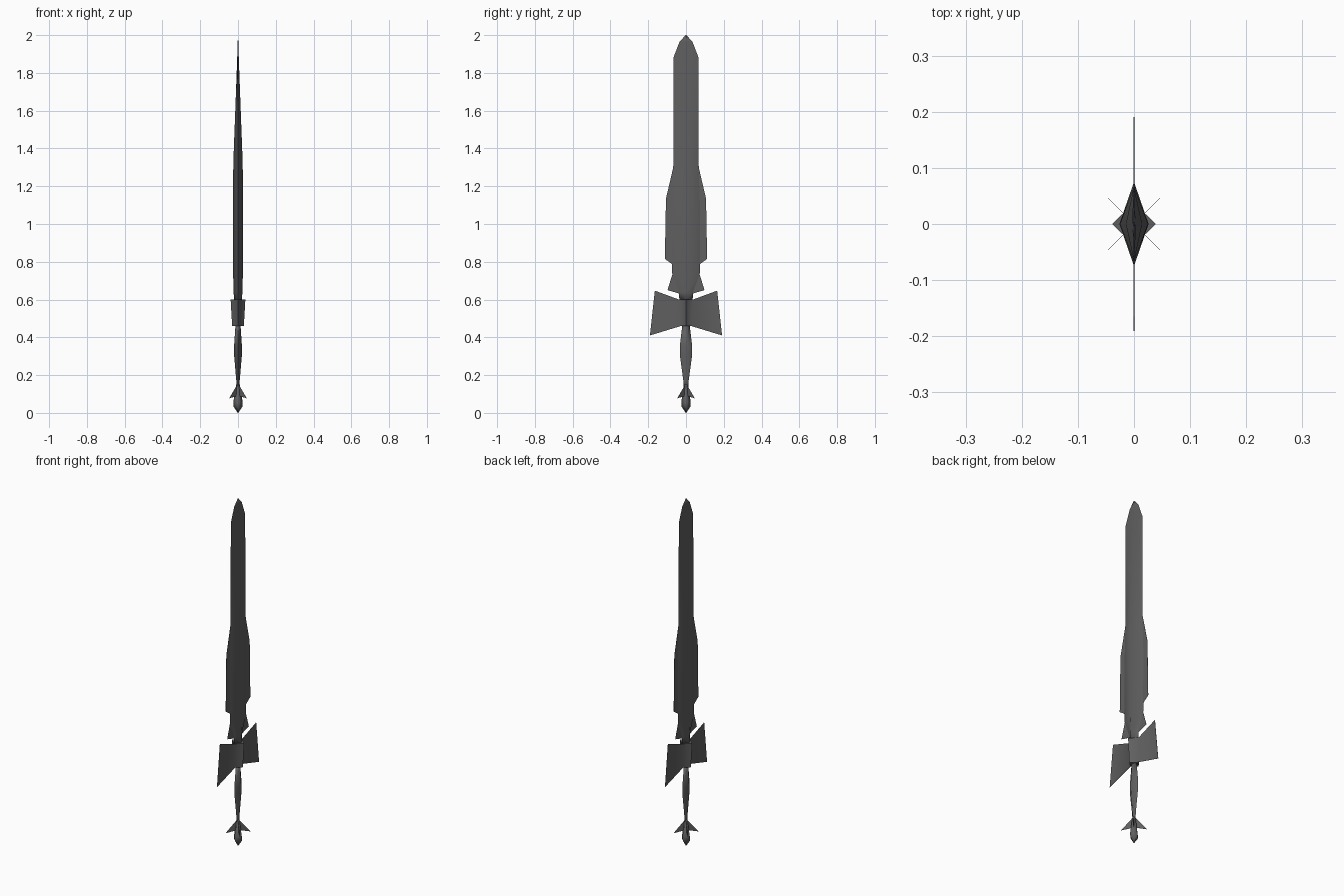
import bpy, bmesh, math

if "Cube" in bpy.data.objects:
    bpy.data.objects.remove(bpy.data.objects["Cube"])

metal = bpy.data.materials.new("dark steel")
metal.diffuse_color = (0.115, 0.115, 0.115, 1)
metal.use_nodes = True
metal.node_tree.nodes["Principled BSDF"].inputs["Base Color"].default_value = metal.diffuse_color


def make_object(name, verts, faces, smooth=None):
    mesh = bpy.data.meshes.new(name)
    mesh.from_pydata(verts, [], faces)
    bm = bmesh.new()
    bm.from_mesh(mesh)
    bmesh.ops.remove_doubles(bm, verts=bm.verts, dist=1e-5)
    bmesh.ops.recalc_face_normals(bm, faces=bm.faces)
    bm.to_mesh(mesh)
    bm.free()
    mesh.materials.append(metal)
    obj = bpy.data.objects.new(name, mesh)
    bpy.context.collection.objects.link(obj)
    if smooth:
        bpy.ops.object.select_all(action='DESELECT')
        obj.select_set(True)
        bpy.context.view_layer.objects.active = obj
        bpy.ops.object.shade_smooth_by_angle(angle=math.radians(smooth))
    return obj


def diamond_loft(name, rings, smooth=100):
    """Four-sided body from (z, half x, half y) rings."""
    verts, faces = [], []
    for z, a, b in rings:
        verts += [(a, 0, z), (0, b, z), (-a, 0, z), (0, -b, z)]
    for i in range(len(rings) - 1):
        for k in range(4):
            n = (k + 1) % 4
            faces.append((i*4 + k, i*4 + n, i*4 + 4 + n, i*4 + 4 + k))
    faces += [(3, 2, 1, 0), tuple(len(verts) - 4 + k for k in range(4))]
    return make_object(name, verts, faces, smooth)


def plate(name, outline, angle):
    """Very thin upright fin; outline is (radius, z), turned about z."""
    c, s, t = math.cos(angle), math.sin(angle), 0.0004
    n = len(outline)
    verts = [(r*c - d*s, r*s + d*c, z) for d in (t, -t) for r, z in outline]
    faces = [tuple(range(n)), tuple(range(2*n - 1, n - 1, -1))]
    faces += [(i, (i + 1) % n, n + (i + 1) % n, n + i) for i in range(n)]
    return make_object(name, verts, faces)


# Blade: diamond section, thinning toward the tip
diamond_loft("blade", [
    (0.59, 0.021, 0.035), (0.64, 0.023, 0.037), (0.74, 0.026, 0.074),
    (1.10, 0.026, 0.075), (1.32, 0.025, 0.067), (1.60, 0.0145, 0.067),
    (1.885, 0.004, 0.065), (1.965, 0.0015, 0.034), (2.0, 0.0003, 0.002)])

# Grip and pommel
diamond_loft("grip", [
    (0.13, 0.009, 0.013), (0.17, 0.009, 0.014), (0.31, 0.021, 0.033),
    (0.35, 0.021, 0.033), (0.47, 0.013, 0.019)])
diamond_loft("pommel", [
    (0.0, 0.001, 0.001), (0.035, 0.025, 0.025), (0.055, 0.025, 0.025),
    (0.15, 0.010, 0.012)])

# Guard: raised centre running out into thin flared wings
columns = [  # y top, z top, y bottom, z bottom, x top, x bottom
    (0.0, 0.60, 0.0, 0.46, 0.039, 0.031),
    (0.037, 0.60, 0.027, 0.46, 0.0005, 0.0005),
    (0.165, 0.647, 0.191, 0.41, 0.0005, 0.0005)]
strip = [(-yt, zt, -yb, zb, xt, xb) for yt, zt, yb, zb, xt, xb in columns[:0:-1]]
strip += columns
verts, faces = [], []
for side in (1, -1):
    for yt, zt, yb, zb, xt, xb in strip:
        verts += [(side*xt, yt, zt), (side*xb, yb, zb)]
for i in range(4):
    a, b = i*2, 10 + i*2
    faces += [(a, a+1, a+3, a+2), (b, b+2, b+3, b+1),
              (a, a+2, b+2, b), (a+1, b+1, b+3, a+3)]
faces += [(0, 10, 11, 1), (8, 9, 19, 18)]
make_object("guard", verts, faces, 60)

# Edge fins on both sides of the blade
long_fin = [(0.065, 1.31), (0.106, 1.135), (0.112, 0.815), (0.07, 0.785)]
short_fin = [(0.07, 0.74), (0.098, 0.65), (0.03, 0.63)]
for label, angle in (("back", math.pi/2), ("front", -math.pi/2)):
    plate(label + "_long_fin", long_fin, angle)
    plate(label + "_short_fin", short_fin, angle)

# Four diagonal pommel fins
for i in range(4):
    plate(f"pommel_fin_{i+1}", [(0.005, 0.15), (0.066, 0.077), (0.005, 0.09)],
          math.pi/4 + i*math.pi/2)
